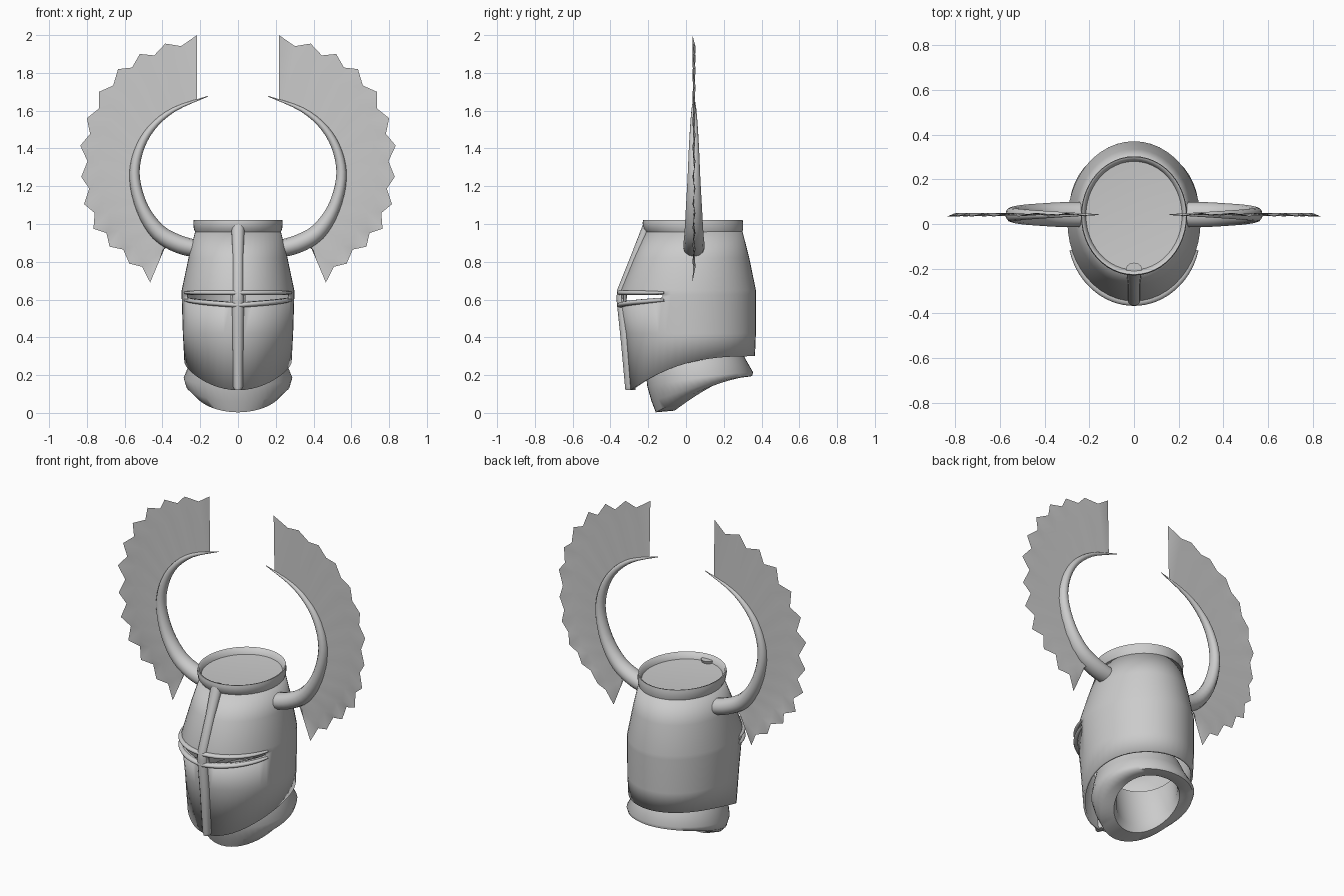
import bpy, bmesh, math
from mathutils import Vector

if "Cube" in bpy.data.objects:
    bpy.data.objects.remove(bpy.data.objects["Cube"])

steel = bpy.data.materials.new("grey_steel")
steel.diffuse_color = (0.6, 0.6, 0.6, 1)
steel.use_nodes = True
steel.node_tree.nodes["Principled BSDF"].inputs["Base Color"].default_value = steel.diffuse_color


def finish(name, bm, angle=40, recalc=True):
    if recalc:
        bmesh.ops.recalc_face_normals(bm, faces=bm.faces)
    me = bpy.data.meshes.new(name)
    bm.to_mesh(me)
    bm.free()
    ob = bpy.data.objects.new(name, me)
    bpy.context.collection.objects.link(ob)
    me.materials.append(steel)
    bpy.ops.object.select_all(action='DESELECT')
    bpy.context.view_layer.objects.active = ob
    ob.select_set(True)
    bpy.ops.object.shade_smooth_by_angle(angle=math.radians(angle))
    return ob


def loft(rings, caps=(True, True), skip=lambda i, j: False):
    """Bridge equal-length closed rings of points."""
    bm = bmesh.new()
    vs = [[bm.verts.new(p) for p in r] for r in rings]
    n = len(vs[0])
    for i in range(len(vs) - 1):
        for j in range(n):
            if not skip(i, j):
                k = (j + 1) % n
                bm.faces.new((vs[i][j], vs[i][k], vs[i + 1][k], vs[i + 1][j]))
    if caps[0]:
        bm.faces.new(vs[0])
    if caps[1]:
        bm.faces.new(vs[-1])
    return bm


def section(c, u, v, n=10):
    """Elliptical section around c with half-axes u and v."""
    c, u, v = Vector(c), Vector(u), Vector(v)
    return [c + u * math.cos(t) + v * math.sin(t)
            for t in (2 * math.pi * k / n for k in range(n))]


def smooth_path(pts, steps=4):
    """Catmull-Rom resampling of tuples of any width."""
    p = [pts[0]] + pts + [pts[-1]]
    out = []
    for i in range(1, len(p) - 2):
        for s in range(steps):
            t = s / steps
            out.append(tuple(0.5 * (2 * b + (c - a) * t + (2*a - 5*b + 4*c - d) * t*t
                                    + (3*b - a - 3*c + d) * t**3)
                             for a, b, c, d in zip(*p[i - 1:i + 3])))
    return out + [pts[-1]]


def on_oval(a, rx, yf, yb):
    """Point on an oval, angle a measured from the front."""
    return rx * math.sin(a), (yf + yb) / 2 - (yb - yf) / 2 * math.cos(a)


# ---- helm shell: bottom edge dips at the front, slit cut either side ----
N = 48
ANG = [2 * math.pi * k / N for k in range(N)]
EYE = (0.298, -0.345, 0.37)


def front_angle(a):
    return min(a, 2 * math.pi - a)


def slit_low(a):
    return 0.583 + 0.027 * min(1, front_angle(a) / math.radians(68))


def hem(a, y):
    return 0.30 - 0.18 * ((0.365 - y) / 0.66) ** 2.6


rows = [(hem, 0.284, -0.295, 0.365),
        (lambda a, y: 0.42, 0.292, -0.318, 0.37),
        (lambda a, y: slit_low(a),) + EYE,
        (lambda a, y: 0.625,) + EYE,
        (lambda a, y: 0.65,) + EYE,
        (lambda a, y: 0.82, 0.262, -0.275, 0.335),
        (lambda a, y: 0.965, 0.226, -0.208, 0.298)]
rings = []
for zf, *oval in rows:
    ring = []
    for a in ANG:
        x, y = on_oval(a, *oval)
        ring.append((x, y, zf(a, y)))
    rings.append(ring)


def in_slit(i, j):
    return i == 2 and (1 <= j <= 8 or 1 <= N - 1 - j <= 8)


shell = finish("helm_shell", loft(rings, (False, False), in_slit))
mod = shell.modifiers.new("thickness", 'SOLIDIFY')
mod.thickness = 0.012

# ---- crown rim with sunken lid ----
profile = [(0.955, 0.226, -0.208, 0.298), (0.975, 0.234, -0.224, 0.303),
           (1.005, 0.237, -0.23, 0.303), (1.022, 0.234, -0.226, 0.30),
           (1.020, 0.226, -0.217, 0.292), (0.985, 0.215, -0.205, 0.28),
           (0.978, 0.12, -0.09, 0.17)]
finish("crown_lid", loft([[(*on_oval(a, *o), z) for a in ANG] for z, *o in profile],
                         (False, True)), 60)

# ---- vertical nose bar ----
bar = [(-0.200, 1.0, 0.036), (-0.262, 0.84, 0.028), (-0.338, 0.65, 0.028),
       (-0.341, 0.60, 0.032), (-0.318, 0.38, 0.028), (-0.296, 0.14, 0.027),
       (-0.294, 0.122, 0.018)]
finish("nose_bar", loft([section((0, y, z), (w, 0, 0), (0, 0.027, 0), 12)
                         for y, z, w in bar]), 60)


# ---- rims above and below the eye slits ----
def brow(name, height, thick):
    rings = []
    for k in range(-15, 16):
        a = math.radians(k * 4.6)
        x, y = on_oval(a, *EYE)
        out = Vector((x / EYE[0], y / 0.36, 0)).normalized()
        f = 1 - 0.5 * (abs(k) / 15) ** 4
        rings.append(section((x, y, height(abs(a))), out * 0.021 * f, (0, 0, thick * f)))
    finish(name, loft(rings), 60)


brow("upper_slit_rim", lambda a: 0.636, 0.013)
brow("lower_slit_rim", lambda a: slit_low(a) - 0.013, 0.014)

# ---- neck collar: tilted rings (z back, z front, half width, y front, y back) ----
collar = [(0.36, 0.32, 0.23, -0.20, 0.28), (0.285, 0.23, 0.255, -0.215, 0.315),
          (0.215, 0.14, 0.288, -0.205, 0.355), (0.195, 0.06, 0.275, -0.182, 0.35),
          (0.190, 0.003, 0.235, -0.16, 0.32), (0.195, 0.012, 0.19, -0.06, 0.28),
          (0.225, 0.06, 0.175, -0.05, 0.27), (0.36, 0.30, 0.19, -0.10, 0.25)]
rings = []
for zb, zf, *oval in collar:
    ring = []
    for a in ANG:
        w = (1 + math.cos(a)) / 2          # 1 at the front, 0 at the back
        ring.append((*on_oval(a, *oval), zb + (zf - zb) * w ** 1.4))
    rings.append(ring)
finish("neck_collar", loft(rings, (False, False)), 60)

# ---- horns: x, z, radius in the front plane, radius in depth ----
YH = 0.042
horn = smooth_path([(0.20, 0.865, 0.046, 0.055), (0.31, 0.892, 0.048, 0.056),
                    (0.42, 0.955, 0.044, 0.050), (0.505, 1.08, 0.034, 0.043),
                    (0.547, 1.24, 0.028, 0.034), (0.528, 1.38, 0.024, 0.028),
                    (0.46, 1.505, 0.019, 0.021), (0.34, 1.605, 0.012, 0.013),
                    (0.16, 1.676, 0.002, 0.002)])
# ---- feather fan tips, top to bottom ----
tips = [(0.217, 2.0), (0.385, 1.955), (0.52, 1.90), (0.635, 1.82), (0.735, 1.70),
        (0.80, 1.56), (0.835, 1.415), (0.83, 1.25), (0.815, 1.105), (0.765, 0.975),
        (0.68, 0.88), (0.575, 0.79), (0.465, 0.69)]
edge = []
for i, t in enumerate(tips):
    edge.append(Vector(t))
    if i < len(tips) - 1:                  # notch between two tips
        m = (Vector(t) + Vector(tips[i + 1])) / 2
        edge.append(m + (Vector((0.30, 1.33)) - m).normalized() * 0.036)
root = [Vector(p[:2]) for p in horn if p[1] > 0.90 and p[0] > 0.2][::-1]
root = [Vector((0.217, 1.655))] + root + [Vector((0.385, 0.88))]


def along(pts, t):
    f = t * (len(pts) - 1)
    i = min(int(f), len(pts) - 2)
    return pts[i].lerp(pts[i + 1], f - i)


for side, label in ((1, "right"), (-1, "left")):
    rings = []
    for i, (x, z, r, d) in enumerate(horn):
        p, q = horn[max(i - 1, 0)], horn[min(i + 1, len(horn) - 1)]
        t = Vector((q[0] - p[0], q[1] - p[1])).normalized()
        rings.append(section((side * x, YH, z), (-t.y * r * side, 0, t.x * r),
                             (0, d, 0), 12))
    finish(label + "_horn", loft(rings), 60)

    # pleated sheet from the horn to the zigzag edge
    bm = bmesh.new()
    cols = []
    for i, e in enumerate(edge):
        b = along(root, i / (len(edge) - 1))
        col = []
        for s in (0, 0.35, 0.7, 1):
            p = b.lerp(e, s)
            y = YH + (0.008 if i % 2 else -0.008) * s
            col.append(bm.verts.new((side * p.x, y, p.y)))
        cols.append(col)
    for a, b in zip(cols, cols[1:]):
        for k in range(3):
            bm.faces.new((a[k], b[k], b[k + 1], a[k + 1]))
    finish(label + "_feather_fan", bm, 60)
